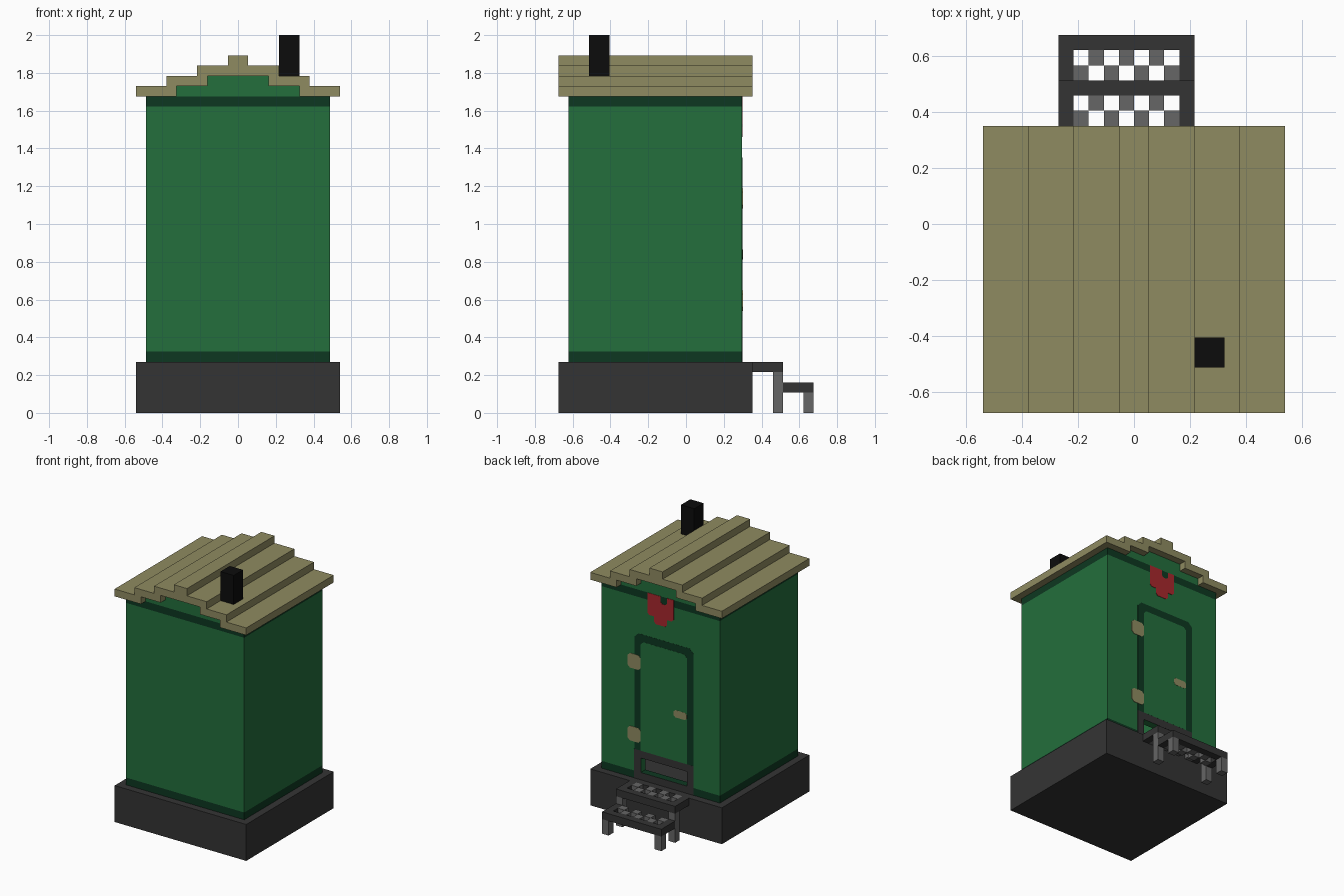
import bpy
import bmesh

cube = bpy.data.objects.get("Cube")
if cube:
    bpy.data.objects.remove(cube, do_unlink=True)

U = 2 / 37          # one building block
BACK = 5.5          # rear wall plane, in blocks


def material(name, r, g, b):
    m = bpy.data.materials.new(name)
    m.use_nodes = True
    m.diffuse_color = (r, g, b, 1)
    bsdf = m.node_tree.nodes["Principled BSDF"]
    bsdf.inputs["Base Color"].default_value = (r, g, b, 1)
    bsdf.inputs["Roughness"].default_value = 0.9
    return m


GREEN = material("wall green", 0.0168, 0.156, 0.045)
DARK_GREEN = material("trim dark green", 0.004, 0.039, 0.015)
TAN = material("roof tan", 0.275, 0.258, 0.119)
CHARCOAL = material("base charcoal", 0.034, 0.034, 0.034)
GREY = material("grate grey", 0.133, 0.133, 0.133)
BLACK = material("chimney black", 0.0037, 0.0037, 0.0037)
RED = material("badge red", 0.39, 0.021, 0.026)


def finish(name, bm, mat):
    bmesh.ops.recalc_face_normals(bm, faces=bm.faces)
    mesh = bpy.data.meshes.new(name)
    bm.to_mesh(mesh)
    bm.free()
    mesh.materials.append(mat)
    obj = bpy.data.objects.new(name, mesh)
    bpy.context.collection.objects.link(obj)
    return obj


def boxes(name, mat, *bounds):
    """One object of boxes, each (x0, x1, y0, y1, z0, z1) in blocks."""
    bm = bmesh.new()
    for x0, x1, y0, y1, z0, z1 in bounds:
        verts = bmesh.ops.create_cube(bm, size=1)["verts"]
        for v in verts:
            v.co.x = U * (x1 if v.co.x > 0 else x0)
            v.co.y = U * (y1 if v.co.y > 0 else y0)
            v.co.z = U * (z1 if v.co.z > 0 else z0)
    return finish(name, bm, mat)


def extrude(name, mat, profile, y0, y1):
    """Extrude an (x, z) outline, in blocks, along y."""
    bm = bmesh.new()
    face = bm.faces.new([bm.verts.new((x * U, y0 * U, z * U)) for x, z in profile])
    new = bmesh.ops.extrude_face_region(bm, geom=[face])["geom"]
    verts = [g for g in new if isinstance(g, bmesh.types.BMVert)]
    bmesh.ops.translate(bm, verts=verts, vec=(0, (y1 - y0) * U, 0))
    return finish(name, bm, mat)


def plate(name, mat, x0, x1, z0, z1, thick, c=0.35, round_bottom=True):
    """Thin plate on the rear wall with clipped corners."""
    b = c if round_bottom else 0
    low = [(x0 + b, z0), (x1 - b, z0)]
    if b:
        low = low + [(x1, z0 + b)]
    outline = low + [(x1, z1 - c), (x1 - c, z1), (x0 + c, z1), (x0, z1 - c)]
    if b:
        outline.append((x0, z0 + b))
    return extrude(name, mat, outline, BACK - 0.02, BACK + thick)


# Foundation
boxes("foundation", CHARCOAL, (-10, 10, -12.5, 6.5, 0, 5))

# Hollow cabin, with a low slot in the rear wall below the door
boxes("cabin_walls", GREEN,
      (-9, 9, -11.5, -10.5, 6, 30),
      (-9, -8, -10.5, 4.5, 6, 30),
      (8, 9, -10.5, 4.5, 6, 30),
      (-9, -4, 4.5, BACK, 6, 30),
      (3, 9, 4.5, BACK, 6, 30),
      (-4, 3, 4.5, BACK, 8, 30))


def ring(z0, z1):
    return [(-9, 9, -11.5, -10.5, z0, z1), (-9, 9, 4.5, BACK, z0, z1),
            (-9, -8, -10.5, 4.5, z0, z1), (8, 9, -10.5, 4.5, z0, z1)]


boxes("lower_trim", DARK_GREEN, *ring(5, 6))
boxes("upper_trim", DARK_GREEN, *ring(30, 31))

# Stepped gable under the roof
extrude("gable", GREEN, [(-6, 31), (6, 31), (6, 32), (3, 32), (3, 33),
                         (-3, 33), (-3, 32), (-6, 32)], -11.5, BACK)

# Stepped roof: the right half of the outline is mirrored
half = [(1, 35), (1, 34), (4, 34), (4, 33), (7, 33), (7, 32), (10, 32),
        (10, 31), (6, 31), (6, 32), (3, 32), (3, 33)]
extrude("roof", TAN, half + [(-x, z) for x, z in reversed(half)], -12.5, 6.5)

# Chimney
boxes("chimney", BLACK, (4, 6, -9.5, -7.5, 33, 37))

# Door, frame and fittings on the rear wall
plate("door_frame", DARK_GREEN, -5, 4, 9, 25, 0.02, 0.6, False)
plate("door", GREEN, -4, 3, 9, 24, 0.04, 0.4, False)
plate("upper_hinge", TAN, 3, 5, 20, 22, 0.06)
plate("lower_hinge", TAN, 3, 5, 10, 12, 0.06)
plate("door_handle", TAN, -4, -2, 15, 16, 0.06, 0.25)

# Charcoal surround of the slot
y0, y1 = BACK - 0.02, BACK + 0.03
boxes("slot_surround", CHARCOAL,
      (-5, 4, y0, y1, 8, 9), (-5, 4, y0, y1, 5, 6),
      (-5, -4, y0, y1, 6, 8), (3, 4, y0, y1, 6, 8))

# Shield badge with a notch in its top edge
extrude("badge", RED, [(-1, 27.3), (-0.7, 27), (0.7, 27), (1, 27.3), (1, 28),
                       (1.7, 28), (2, 28.3), (2, 31), (0, 31), (0, 30.25),
                       (-0.25, 30), (-0.75, 30), (-1, 30.25), (-1, 31),
                       (-2, 31), (-2, 28.3), (-1.7, 28), (-1, 28)],
        BACK - 0.02, BACK + 0.05)

# Two steps, each a frame with a checkered grate and two legs
for label, y, top in (("upper", 6.5, 5), ("lower", 9.5, 3)):
    z = top - 1
    boxes(label + "_step_frame", CHARCOAL,
          (-5, -4, y, y + 3, z, top), (3, 4, y, y + 3, z, top),
          (-4, 3, y + 2, y + 3, z, top))
    boxes(label + "_step_grate", GREY,
          *[(i - 4, i - 3, y + r, y + r + 1, z, top)
            for r in range(2) for i in range(7) if i % 2 == r])
    boxes(label + "_step_legs", GREY,
          *[(x, x + 1, y + 2, y + 3, 0, z) for x in (-5, 3)])
